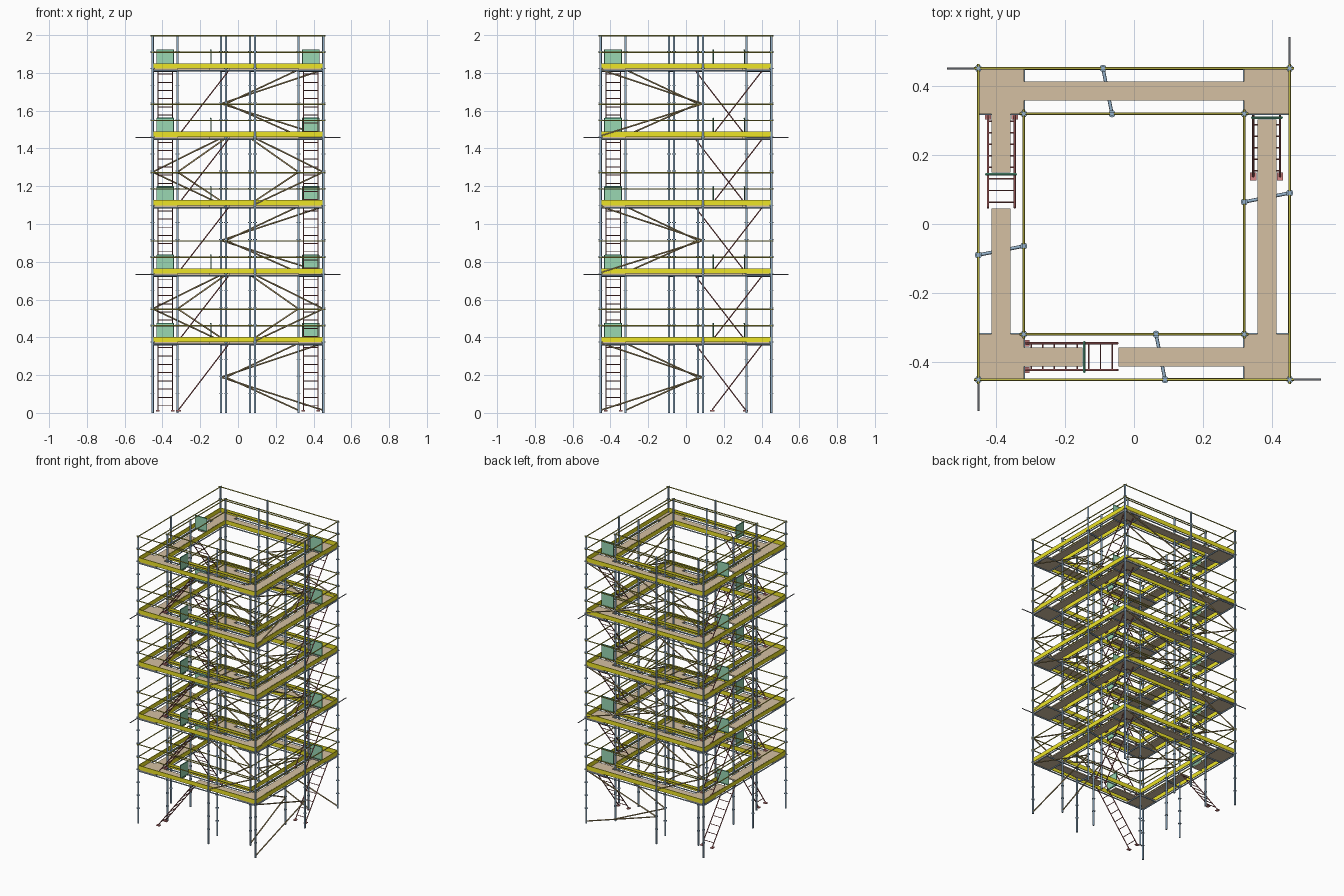
import bpy, bmesh, math
from mathutils import Vector, Matrix

if "Cube" in bpy.data.objects:
    bpy.data.objects.remove(bpy.data.objects["Cube"])

OUT, INN = 0.452, 0.32
RINGS = ((OUT, 0.09), (INN, 0.064))          # half width, mid post position along a side
DECKS = [0.375 + 0.362 * k for k in range(5)]
BASES = [0.008] + DECKS[:4]


def mat(name, r, g, b):
    m = bpy.data.materials.new(name)
    m.diffuse_color = (r, g, b, 1)
    m.use_nodes = True
    m.node_tree.nodes["Principled BSDF"].inputs["Base Color"].default_value = m.diffuse_color
    return m


STEEL = mat("steel_blue", 0.30, 0.45, 0.60)
GREY = mat("dark_grey", 0.22, 0.24, 0.27)
OLIVE = mat("rail_olive", 0.52, 0.48, 0.06)
YELLOW = mat("toe_yellow", 0.85, 0.78, 0.02)
WOOD = mat("plank_wood", 0.66, 0.53, 0.36)
BROWN = mat("brace_brown", 0.48, 0.36, 0.16)
RED = mat("ladder_red", 0.40, 0.12, 0.12)
PAD = mat("pad_red", 0.70, 0.25, 0.25)
GREEN = mat("gate_green", 0.32, 0.68, 0.45)
DKGREEN = mat("gate_frame_green", 0.10, 0.38, 0.24)


def P(side, s, t, z):
    """s runs along a side, t points outward; sides: 0 front, 1 right, 2 back, 3 left."""
    x, y = ((s, -t), (t, s), (-s, t), (-t, -s))[side]
    return Vector((x, y, z))


class Part:
    """Collects tubes and boxes into one named object."""
    def __init__(self, name, material):
        self.name, self.material, self.bm = name, material, bmesh.new()

    def tube(self, a, b, r, n=8):
        d = b - a
        m = Matrix.Translation((a + b) / 2) @ d.to_track_quat('Z', 'Y').to_matrix().to_4x4()
        bmesh.ops.create_cone(self.bm, cap_ends=True, segments=n, radius1=r, radius2=r,
                              depth=d.length, matrix=m)

    def box(self, a, b):
        size = [max(abs(a[i] - b[i]), 1e-4) for i in range(3)]
        m = Matrix.Translation((a + b) / 2) @ Matrix.Diagonal((*size, 1))
        bmesh.ops.create_cube(self.bm, size=1, matrix=m)

    def finish(self, smooth=True):
        me = bpy.data.meshes.new(self.name)
        self.bm.to_mesh(me)
        self.bm.free()
        me.materials.append(self.material)
        ob = bpy.data.objects.new(self.name, me)
        bpy.context.collection.objects.link(ob)
        if smooth:
            bpy.ops.object.select_all(action='DESELECT')
            ob.select_set(True)
            bpy.context.view_layer.objects.active = ob
            bpy.ops.object.shade_smooth_by_angle(angle=math.radians(50))


# Standing posts with coupling rosettes
posts, rosettes = Part("posts", STEEL), Part("post_rosettes", STEEL)
for side in range(4):
    for w, mid in RINGS:
        for s in (mid, w):
            posts.tube(P(side, s, w, 0), P(side, s, w, 2.0), 0.006, 12)
            for k in range(1, 22):
                z = 0.0905 * k + 0.013
                rosettes.tube(P(side, s, w, z - 0.002), P(side, s, w, z + 0.002), 0.0105, 10)
posts.finish()
rosettes.finish()

# Ledgers and transoms carrying the decks
ledgers = Part("deck_ledgers", STEEL)
for z in DECKS:
    for side in range(4):
        for w, mid in RINGS:
            ledgers.tube(P(side, -w, w, z - 0.012), P(side, w, w, z - 0.012), 0.004)
        ledgers.tube(P(side, 0.09, OUT, z - 0.012), P(side, 0.064, INN, z - 0.012), 0.005)
        for s in (-INN, INN):
            ledgers.tube(P(side, s, OUT, z - 0.012), P(side, s, INN, z - 0.012), 0.004)
ledgers.finish()

# Guard rails and toe boards on both rings
rails, toes = Part("guard_rails", OLIVE), Part("toe_boards", YELLOW)
for z in DECKS:
    for side in range(4):
        for w, mid in RINGS:
            for dz in (0.0865, 0.173):
                rails.tube(P(side, -w - 0.012, w, z + dz), P(side, w + 0.012, w, z + dz), 0.0035)
            toes.box(P(side, -w, w - 0.0025, z), P(side, w, w + 0.0025, z + 0.028))
rails.finish()
toes.finish(False)

# Ladder start along each side (None: no ladder)
LADDERS = {0: -0.315, 1: 0.138, 3: -0.315}

# Deck planks and corner platforms
planks = Part("deck_planks", WOOD)
for z in DECKS:
    for side in range(4):
        planks.box(P(side, INN, INN, z - 0.008), P(side, OUT, OUT, z))
        spans = [(-INN, INN)]
        if side in LADDERS:
            a = LADDERS[side]
            spans = [(-INN, a + 0.165)]
            if a + 0.27 < INN:
                spans.append((a + 0.27, INN))
        for a, b in spans:
            planks.box(P(side, a, 0.358, z - 0.008), P(side, b, 0.414, z))
planks.finish(False)

# Ladders, foot pads and gates
ladders, pads = Part("ladders", RED), Part("ladder_pads", PAD)
gates, frames = Part("hatch_gates", GREEN), Part("gate_frames", DKGREEN)
for side, s0 in LADDERS.items():
    for z0, z1 in zip(BASES, DECKS):
        za, zb = z0 + 0.008, z1 - 0.008
        for t in (0.346, 0.424):
            ladders.tube(P(side, s0, t, za), P(side, s0 + 0.268, t, zb), 0.0032)
        for i in range(8):
            f = (i + 0.5) / 8
            s, z = s0 + 0.268 * f, za + (zb - za) * f
            ladders.tube(P(side, s, 0.346, z), P(side, s, 0.424, z), 0.0025, 6)
        for t in (0.346, 0.424):
            pads.box(P(side, s0 - 0.012, t - 0.009, z0), P(side, s0 + 0.012, t + 0.009, z0 + 0.006))
        # upright gate at the edge of the opening
        g = s0 + 0.171
        gates.box(P(side, g - 0.0025, 0.343, z1 + 0.012), P(side, g + 0.0025, 0.429, z1 + 0.098))
        for z in (z1 + 0.008, z1 + 0.098):
            frames.tube(P(side, g, 0.342, z), P(side, g, 0.43, z), 0.004, 6)
        for t in (0.342, 0.43):
            frames.tube(P(side, g, t, z1), P(side, g, t, z1 + 0.1), 0.003, 6)
ladders.finish()
pads.finish(False)
gates.finish(False)
frames.finish()

# K braces: long bays on even levels, short bays on odd levels
braces = Part("diagonal_braces", BROWN)
for k, (z0, z1) in enumerate(zip(BASES, DECKS)):
    zm = z1 - 0.186
    for side in ((1, 2) if k % 2 == 0 else (0, 2)):
        for w, mid in RINGS:
            start, apex = (-w, mid) if k % 2 == 0 else (mid, w)
            for z in (z0 + 0.006, z1 - 0.006):
                braces.tube(P(side, start, w, z), P(side, apex, w, zm), 0.0042)
braces.finish()

# Wall tie rods sticking out at the corners
ties = Part("tie_rods", GREY)
for z in (DECKS[1], DECKS[3]):
    for side in range(4):
        ties.tube(P(side, INN, OUT, z - 0.004), P(side, 0.543, OUT, z - 0.004), 0.003)
ties.finish()
